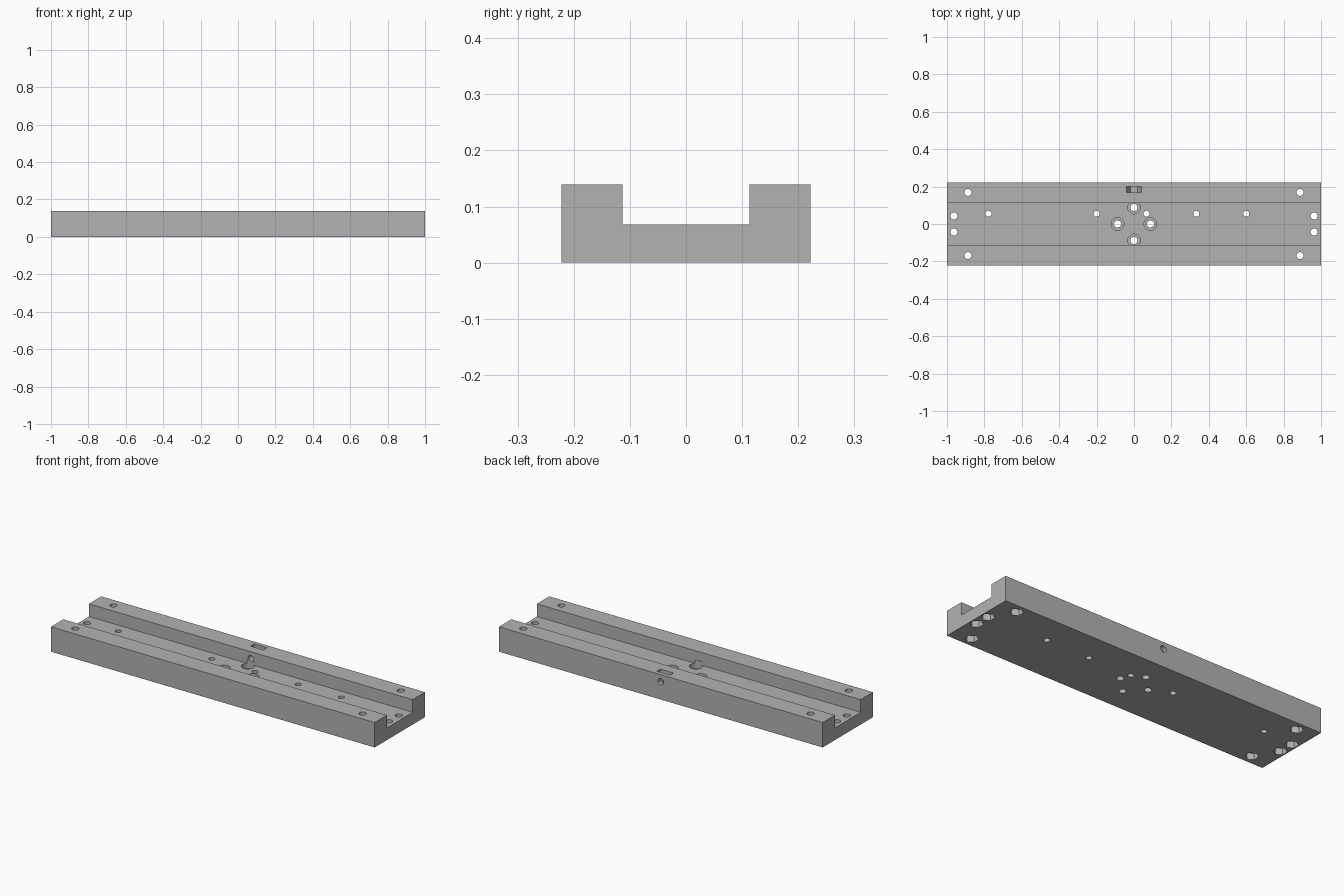
import bpy, bmesh
from math import pi
from mathutils import Matrix

if "Cube" in bpy.data.objects:
    bpy.data.objects.remove(bpy.data.objects["Cube"])

HEIGHT, FLOOR = 0.139, 0.068
HALF_WIDTH, HALF_CHANNEL = 0.222, 0.113

grey = bpy.data.materials.new("grey")
grey.use_nodes = True
grey.diffuse_color = (0.45, 0.45, 0.45, 1)
grey.node_tree.nodes["Principled BSDF"].inputs["Base Color"].default_value = grey.diffuse_color


def finish(name, bm):
    bmesh.ops.recalc_face_normals(bm, faces=bm.faces)
    mesh = bpy.data.meshes.new(name)
    bm.to_mesh(mesh)
    bm.free()
    mesh.materials.append(grey)
    obj = bpy.data.objects.new(name, mesh)
    bpy.context.collection.objects.link(obj)
    return obj


def add_post(bm, x, y, z0, z1, radius, sides=32, turn=0):
    """Upright prism between two heights."""
    matrix = Matrix.Translation((x, y, (z0 + z1) / 2)) @ Matrix.Rotation(turn, 4, "Z")
    bmesh.ops.create_cone(bm, cap_ends=True, segments=sides, radius1=radius,
                          radius2=radius, depth=z1 - z0, matrix=matrix)


def add_prism(bm, points, axis, start, end):
    """Extrude a profile along x (points are y, z) or along y (points are x, z)."""
    place = (lambda a, b: (start, a, b)) if axis == "X" else (lambda a, b: (a, start, b))
    step = (end - start, 0, 0) if axis == "X" else (0, end - start, 0)
    face = bm.faces.new([bm.verts.new(place(a, b)) for a, b in points])
    new = bmesh.ops.extrude_face_region(bm, geom=[face], use_keep_orig=True)["geom"]
    bmesh.ops.translate(bm, vec=step, verts=[v for v in new if isinstance(v, bmesh.types.BMVert)])


# Channel-shaped rail
bm = bmesh.new()
half = [(HALF_CHANNEL, FLOOR), (HALF_CHANNEL, HEIGHT), (HALF_WIDTH, HEIGHT), (HALF_WIDTH, 0)]
add_prism(bm, half + [(-y, z) for y, z in reversed(half)], "X", -1, 1)
rail = finish("channel_rail", bm)

corner_bolts = [(sx * x, sy * y) for sx in (-1, 1) for sy in (-1, 1)
                for x, y in ((0.888, 0.169), (0.963, 0.043))]
centre_bolts = [(0.088, 0), (-0.088, 0), (0, 0.088), (0, -0.088)]

# Through holes, including the sideways bolt hole in the back wall
bm = bmesh.new()
for x, y in corner_bolts + centre_bolts:
    add_post(bm, x, y, -0.1, 0.3, 0.019)
for x in (-0.778, -0.2, 0.067, 0.333, 0.6):
    add_post(bm, x, 0.055, -0.1, 0.3, 0.016)
side_hole = Matrix.Translation((0, 0.17, 0.1)) @ Matrix.Rotation(pi / 2, 4, "X")
bmesh.ops.create_cone(bm, cap_ends=True, segments=32, radius1=0.018, radius2=0.018,
                      depth=0.15, matrix=side_hole)
holes = finish("hole_cutter", bm)

# Hexagonal nut pockets underneath, counterbores in the floor, nut slot in the back wall
bm = bmesh.new()
for x, y in corner_bolts:
    add_post(bm, x, y, -0.1, 0.035, 0.035, sides=6, turn=0)
for x, y in centre_bolts:
    add_post(bm, x, y, 0.04, FLOOR + 0.02, 0.034)
slot = [(-0.04, 0.2), (-0.04, 0.1), (-0.02, 0.065), (0.02, 0.065), (0.04, 0.1), (0.04, 0.2)]
add_prism(bm, slot, "Y", 0.168, 0.2)
pockets = finish("pocket_cutter", bm)

# Cut the rail, then discard the cutters
bpy.context.view_layer.objects.active = rail
rail.select_set(True)
for cutter in (holes, pockets):
    cutter.hide_render = True
    cut = rail.modifiers.new("cut", "BOOLEAN")
    cut.operation, cut.solver, cut.object = "DIFFERENCE", "EXACT", cutter
    bpy.ops.object.modifier_apply(modifier=cut.name)
    bpy.data.objects.remove(cutter)

bpy.ops.object.shade_smooth_by_angle(angle=pi / 6)
